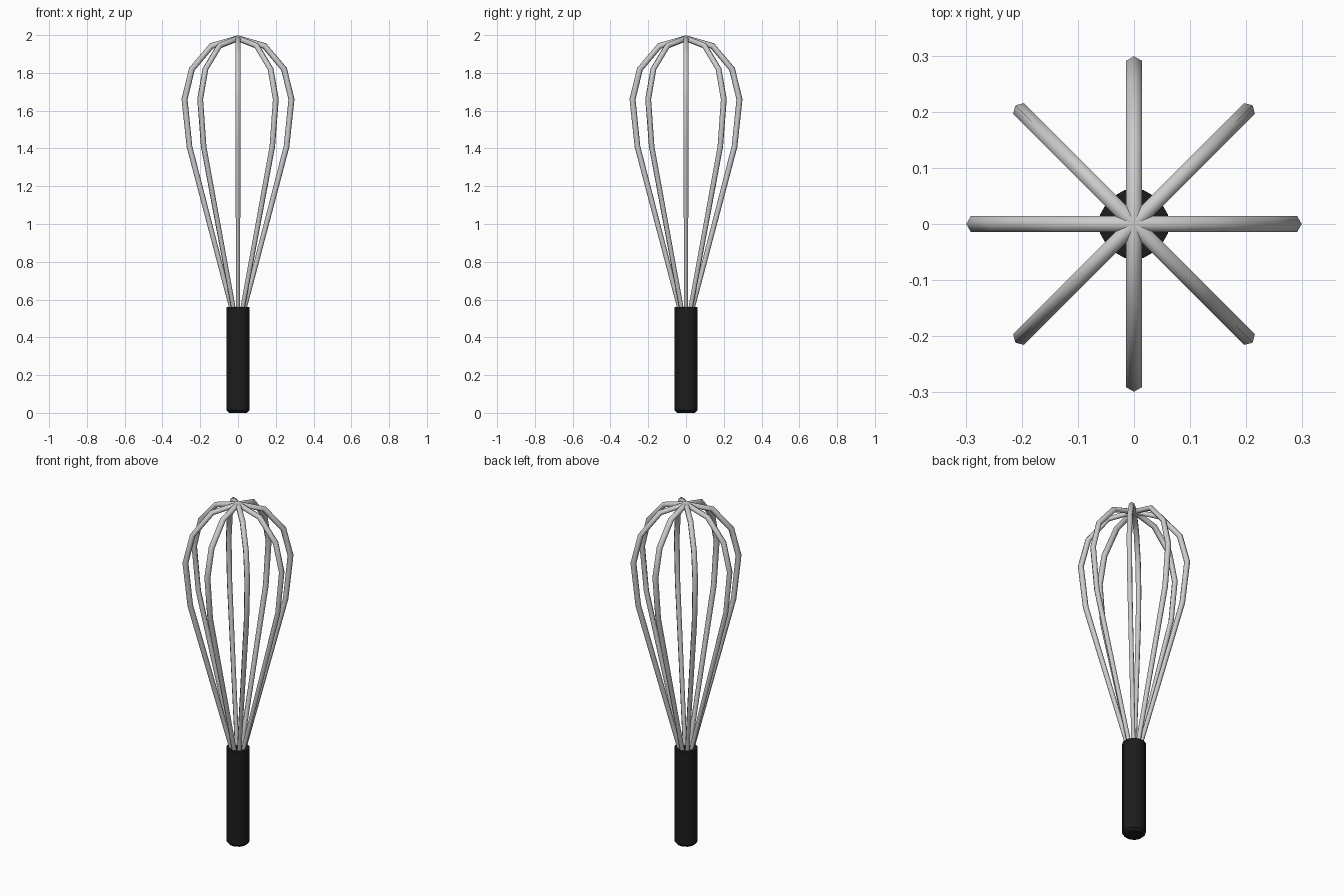
import bpy, bmesh, math
from mathutils import Vector, Matrix

if "Cube" in bpy.data.objects:
    bpy.data.objects.remove(bpy.data.objects["Cube"])


def finish(bm, name, angle):
    bmesh.ops.recalc_face_normals(bm, faces=bm.faces[:])
    me = bpy.data.meshes.new(name)
    bm.to_mesh(me)
    bm.free()
    ob = bpy.data.objects.new(name, me)
    bpy.context.collection.objects.link(ob)
    bpy.ops.object.select_all(action='DESELECT')
    ob.select_set(True)
    bpy.context.view_layer.objects.active = ob
    bpy.ops.object.shade_smooth_by_angle(angle=math.radians(angle))
    return ob


def bridge(bm, rings):
    n = len(rings[0])
    for a, b in zip(rings, rings[1:]):
        for i in range(n):
            j = (i + 1) % n
            bm.faces.new((a[i], a[j], b[j], b[i]))
    bm.faces.new(rings[0])
    bm.faces.new(rings[-1])


# Handle: 12-sided grip with a bevelled bottom
bm = bmesh.new()
rings = []
for r, z in [(0.05, 0), (0.063, 0.014), (0.063, 0.56)]:
    angles = [math.radians(15 + 30 * i) for i in range(12)]
    rings.append([bm.verts.new((r * math.cos(a), r * math.sin(a), z)) for a in angles])
bridge(bm, rings)
handle = finish(bm, "handle", 40)
black = bpy.data.materials.new("black_grip")
black.diffuse_color = (0.012, 0.012, 0.012, 1)
black.use_nodes = True
black.node_tree.nodes["Principled BSDF"].inputs["Base Color"].default_value = black.diffuse_color
handle.data.materials.append(black)

# Wire loops: mitred hexagonal tube along a balloon outline (x, z, radius)
half = [(0.02, 0.5, 0.012), (0.257, 1.41, 0.015), (0.283, 1.66, 0.016),
        (0.244, 1.82, 0.016), (0.14, 1.943, 0.016), (0, 1.983, 0.016)]
path = half + [(-x, z, r) for x, z, r in half[-2::-1]]
pts = [Vector((x, 0, z)) for x, z, r in path]
side = Vector((0, 1, 0))

for k in range(4):
    bm = bmesh.new()
    rings = []
    for i, p in enumerate(pts):
        d0 = (p - pts[max(i - 1, 0)]).normalized()
        d1 = (pts[min(i + 1, len(pts) - 1)] - p).normalized()
        tangent = (d0 + d1).normalized()
        out = side.cross(tangent)
        r = path[i][2]
        rings.append([bm.verts.new(p + r * (math.cos(a) * out + math.sin(a) * side))
                      for a in (math.tau * j / 6 for j in range(6))])
    bridge(bm, rings)
    bm.transform(Matrix.Rotation(math.radians(45 * k), 4, 'Z'))
    finish(bm, f"wire_loop_{k + 1}", 65)
